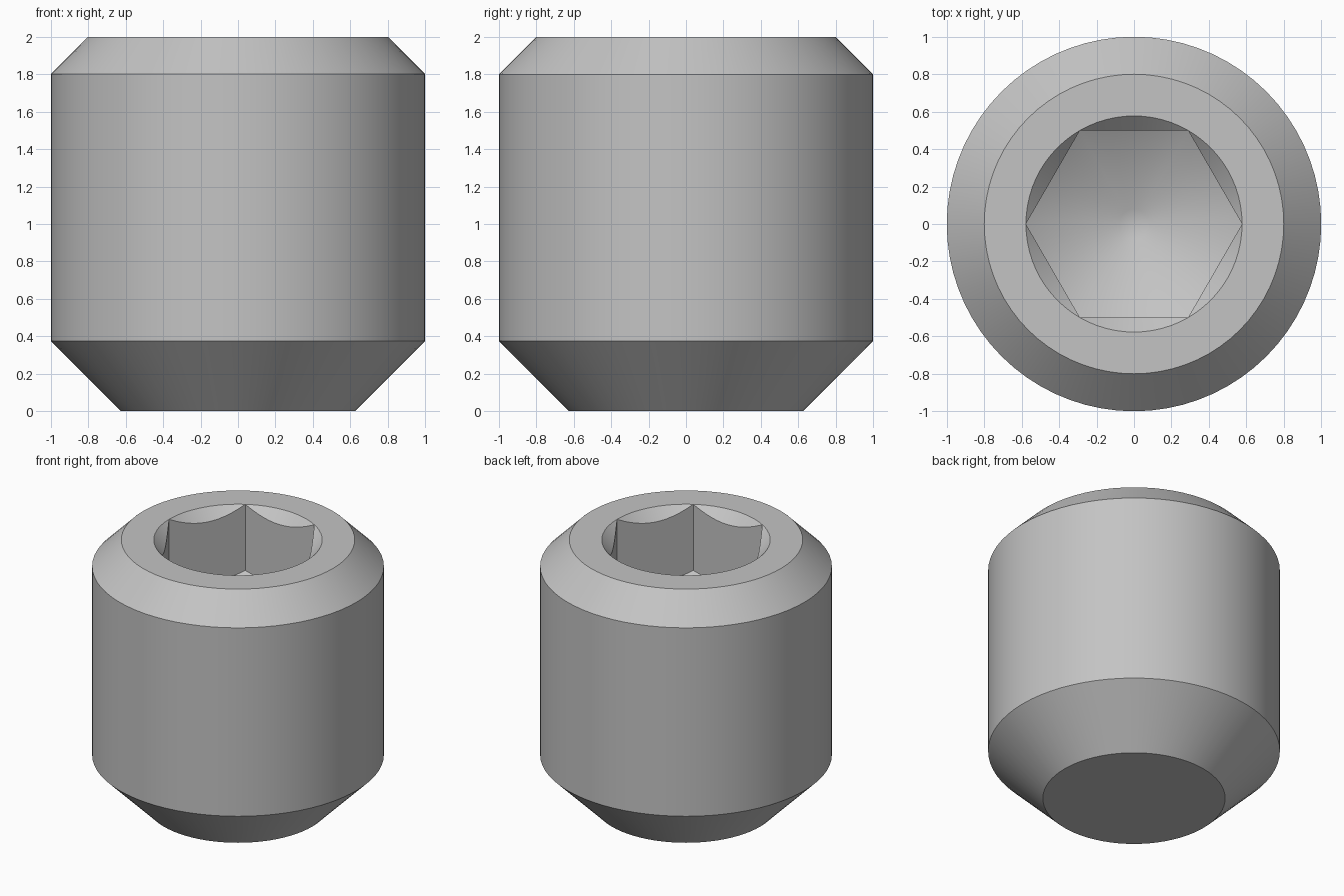
import bpy
import bmesh
from math import cos, sin, pi, radians, tan

cube = bpy.data.objects.get("Cube")
if cube:
    bpy.data.objects.remove(cube, do_unlink=True)

SEGMENTS = 72                    # multiple of six, so corners land on vertices
FLAT = 0.5                       # socket centre to flat
CORNER = FLAT / cos(pi / 6)      # socket centre to corner
DRILL = tan(radians(30))         # slope of the drilled socket floor
TIP = 0.08                       # small flat at the drill point

steel = bpy.data.materials.new("steel grey")
steel.use_nodes = True
colour = (0.55, 0.55, 0.55, 1)
steel.diffuse_color = colour
steel.node_tree.nodes["Principled BSDF"].inputs["Base Color"].default_value = colour


def hex_radius(angle):
    return FLAT / cos(angle % (pi / 3) - pi / 6)


def section(angle):
    """Radius and height pairs from the cup of the base to the socket floor."""
    r = hex_radius(angle)
    inset = CORNER - r
    return [
        (0.625, 0), (1, 0.375), (1, 1.8), (0.8, 2),      # outer body
        (CORNER, 2), (r, 2 - inset),                     # countersunk rim
        (r, 1.5 - inset * DRILL),                        # hexagonal wall
        (TIP, 1.5 - (CORNER - TIP) * DRILL),             # conical floor
    ]


# Screw body with its hexagonal socket
bm = bmesh.new()
columns = []
for i in range(SEGMENTS):
    a = 2 * pi * i / SEGMENTS
    columns.append([bm.verts.new((r * cos(a), r * sin(a), z)) for r, z in section(a)])
for i, left in enumerate(columns):
    right = columns[(i + 1) % SEGMENTS]
    for k in range(len(left) - 1):
        bm.faces.new((left[k], right[k], right[k + 1], left[k + 1]))

# End caps: flat base and drill point
bm.faces.new([c[0] for c in reversed(columns)])
bm.faces.new([c[-1] for c in columns])
bmesh.ops.remove_doubles(bm, verts=bm.verts, dist=0.0001)
bmesh.ops.recalc_face_normals(bm, faces=bm.faces)

mesh = bpy.data.meshes.new("set_screw")
bm.to_mesh(mesh)
bm.free()
mesh.materials.append(steel)
screw = bpy.data.objects.new("set_screw", mesh)
bpy.context.collection.objects.link(screw)

bpy.ops.object.select_all(action='DESELECT')
screw.select_set(True)
bpy.context.view_layer.objects.active = screw
bpy.ops.object.shade_smooth_by_angle(angle=radians(31))
